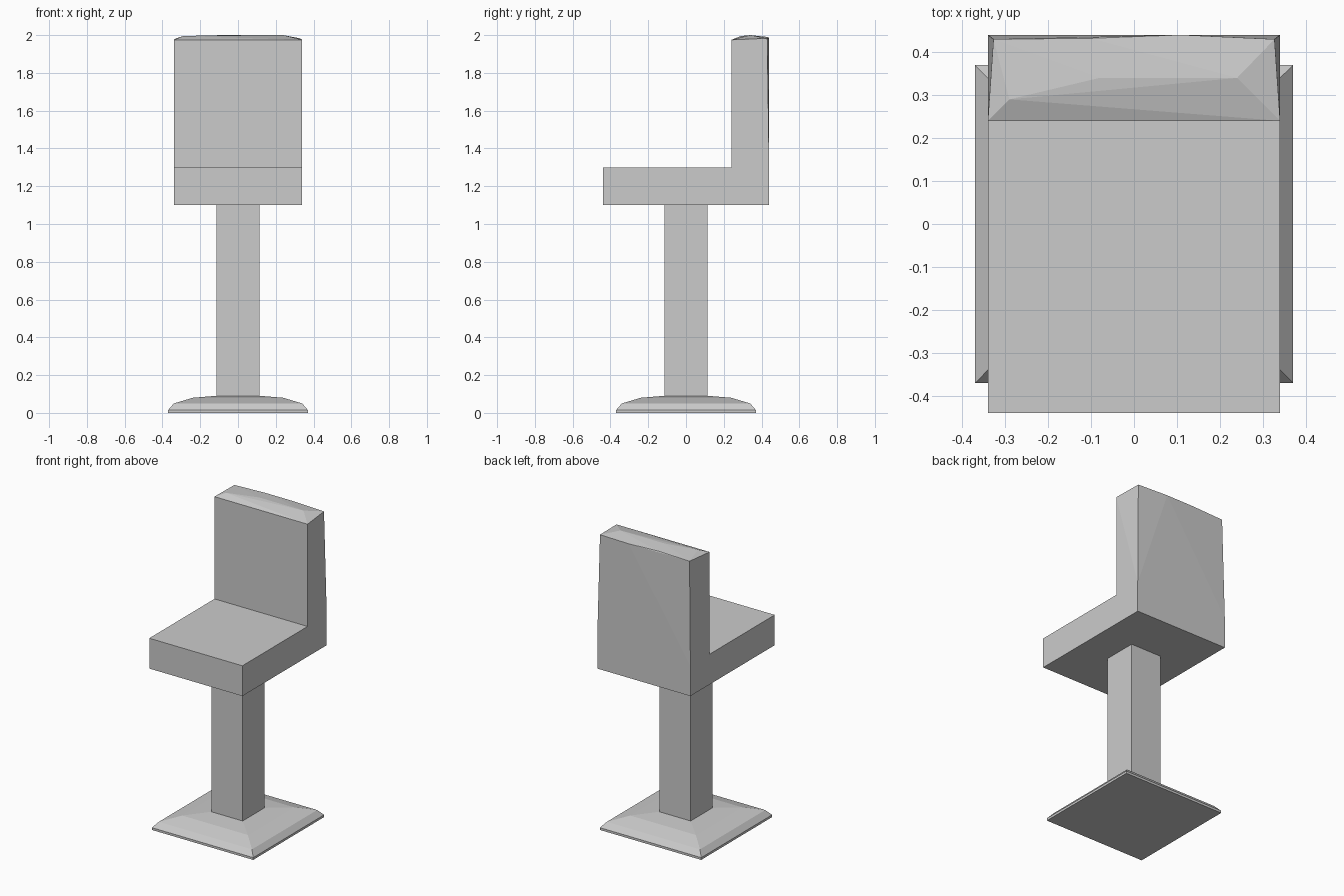
import bpy, bmesh

if "Cube" in bpy.data.objects:
    bpy.data.objects.remove(bpy.data.objects["Cube"])


def finish(name, bm):
    bmesh.ops.recalc_face_normals(bm, faces=bm.faces[:])
    mesh = bpy.data.meshes.new(name)
    bm.to_mesh(mesh)
    bm.free()
    obj = bpy.data.objects.new(name, mesh)
    bpy.context.collection.objects.link(obj)
    return obj


def square_loft(name, profile, caps=True):
    """Stack square rings given as (half width, height)."""
    bm = bmesh.new()
    rings = [[bm.verts.new((sx * h, sy * h, z))
              for sx, sy in ((-1, -1), (1, -1), (1, 1), (-1, 1))]
             for h, z in profile]
    for low, high in zip(rings, rings[1:]):
        for i in range(4):
            j = (i + 1) % 4
            bm.faces.new((low[i], low[j], high[j], high[i]))
    if caps:
        bm.faces.new(rings[0][::-1])
        bm.faces.new(rings[-1])
    return finish(name, bm)


# Flared square foot and square column
square_loft("base", [(0.37, 0), (0.37, 0.015), (0.34, 0.05),
                     (0.24, 0.08), (0.12, 0.09)])
square_loft("column", [(0.113, 0.09), (0.113, 1.1)], caps=False)

# Seat slab, left open where the backrest rises from it
W, D, SPLIT, SEAT = 0.34, 0.44, 0.24, 1.3
bm = bmesh.new()
bmesh.ops.create_cube(bm, size=1)
for v in bm.verts:
    v.co = (v.co.x * 2 * W, v.co.y * 2 * D, 1.2 + v.co.z * 0.2)
bmesh.ops.bisect_plane(bm, geom=bm.verts[:] + bm.edges[:] + bm.faces[:],
                       plane_co=(0, SPLIT, 0), plane_no=(0, 1, 0))
opening = [f for f in bm.faces if f.normal.z > 0.9
           and f.calc_center_median().y > SPLIT]
bmesh.ops.delete(bm, geom=opening, context='FACES_ONLY')

# Backrest hull with a softly crowned top and slightly leaning rear
points = [(0.11, D, 1.985), (-0.1, 0.432, 1.99),
          (-0.29, 0.29, 1.995), (-0.08, 0.34, 2.0), (0.24, 0.34, 2.0)]
for s in (-1, 1):
    points += [(s * W, SPLIT, SEAT), (s * W, D, SEAT),
               (s * W, SPLIT, 1.975), (s * 0.327, 0.43, 1.983)]
hull = bmesh.ops.convex_hull(bm, input=[bm.verts.new(p) for p in points])
floor = [f for f in hull["geom"] if isinstance(f, bmesh.types.BMFace)
         and all(abs(v.co.z - SEAT) < 1e-5 for v in f.verts)]
bmesh.ops.delete(bm, geom=floor, context='FACES_ONLY')
bmesh.ops.remove_doubles(bm, verts=bm.verts[:], dist=0.0005)
finish("seat_and_backrest", bm)
